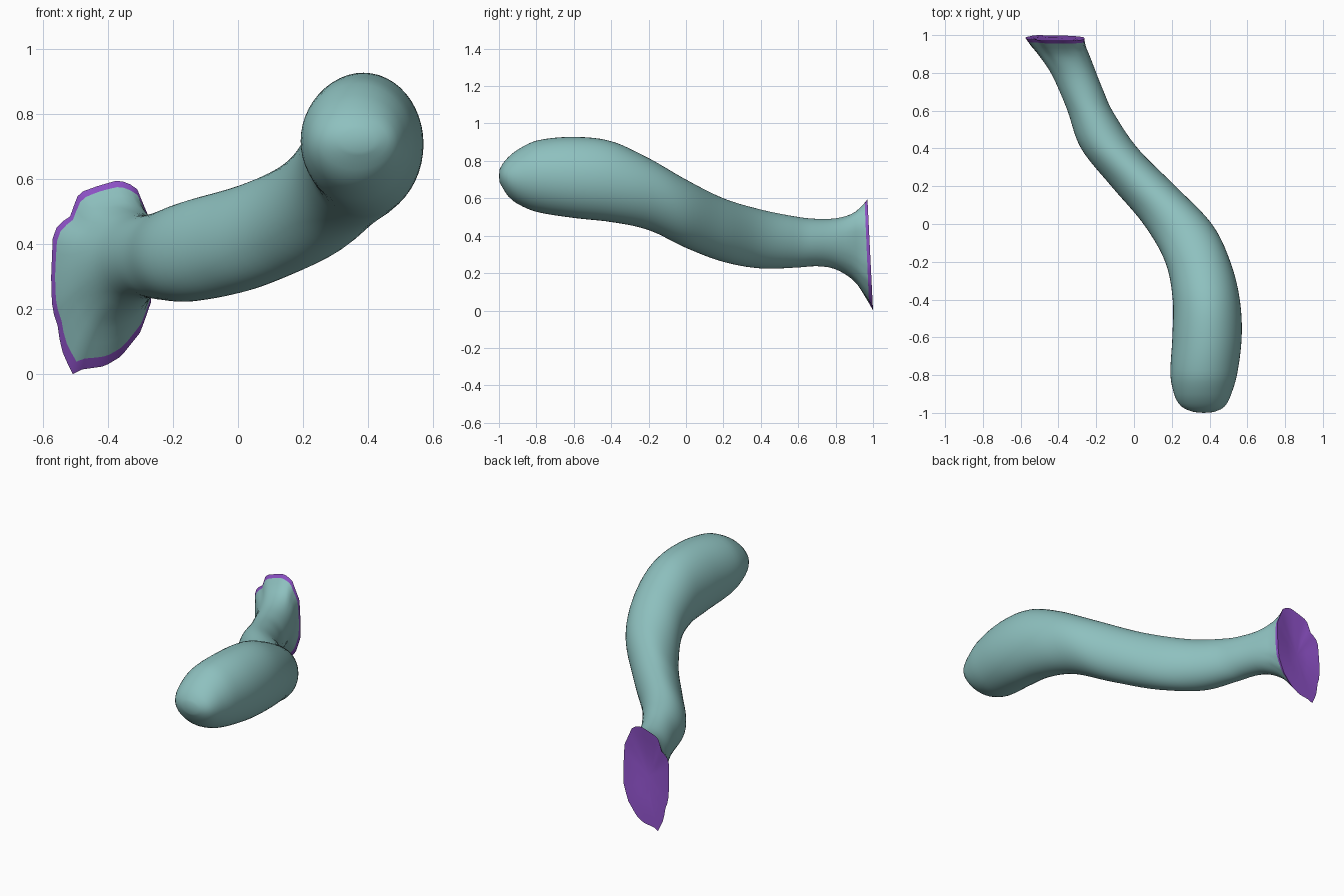
import bpy, bmesh, math

if "Cube" in bpy.data.objects:
    bpy.data.objects.remove(bpy.data.objects["Cube"])

SEG = 48
# cross-sections along y: y, x left, x right, z bottom, z top
ROWS = [
    (-.996, .32, .42, .685, .755), (-.98, .272, .462, .655, .785),
    (-.95, .236, .492, .61, .82), (-.9, .212, .515, .57, .86),
    (-.8, .193, .545, .528, .908), (-.6, .203, .57, .495, .928),
    (-.4, .205, .56, .473, .905), (-.2, .165, .51, .43, .815),
    (0, .05, .412, .335, .70), (.2, -.12, .22, .26, .60),
    (.4, -.28, .02, .225, .54), (.6, -.352, -.115, .23, .50),
    (.7, -.393, -.16, .237, .49), (.8, -.44, -.2, .22, .493),
    (.9, -.505, -.236, .155, .52), (.96, -.55, -.258, .07, .56),
    (1, -.575, -.262, 0, .597)]
# ragged outline of the flared end (x, z)
RIM = [(-.262, .3), (-.264, .46), (-.29, .52), (-.31, .57), (-.34, .59), (-.37, .597),
       (-.43, .58), (-.485, .56), (-.503, .535), (-.51, .49), (-.555, .46), (-.57, .42),
       (-.575, .3), (-.572, .2), (-.555, .15), (-.545, .08), (-.51, 0), (-.48, .015),
       (-.41, .025), (-.36, .055), (-.30, .13), (-.268, .22)]


def slope(i, k):
    a, b = ROWS[max(i - 1, 0)], ROWS[min(i + 1, len(ROWS) - 1)]
    return (b[k] - a[k]) / (b[0] - a[0])


def sample(y):
    i = 0
    while i < len(ROWS) - 2 and y > ROWS[i + 1][0]:
        i += 1
    p, q = ROWS[i], ROWS[i + 1]
    h = q[0] - p[0]
    t = (y - p[0]) / h
    return [(2*t**3 - 3*t*t + 1)*p[k] + (t**3 - 2*t*t + t)*h*slope(i, k)
            + (3*t*t - 2*t**3)*q[k] + (t**3 - t*t)*h*slope(i + 1, k) for k in range(1, 5)]


def rim_unit(ang):
    # ray from the centre to the outline, in normalised space
    cx, cz, a, b = -.4185, .2985, .1565, .2985
    c, s = math.cos(ang), math.sin(ang)
    P = [((x - cx) / a, (z - cz) / b) for x, z in RIM]
    for (x1, z1), (x2, z2) in zip(P, P[1:] + P[:1]):
        dx, dz = x2 - x1, z2 - z1
        den = c * dz - s * dx
        if abs(den) > 1e-9:
            r, u = (x1 * dz - z1 * dx) / den, (x1 * s - z1 * c) / den
            if r > 0 and -1e-6 <= u <= 1 + 1e-6:
                return r * c, r * s
    return c, s


def ring(y):
    xl, xr, zb, zt = sample(y)
    y0, y1 = max(y - .05, -.99), min(y + .05, 1)
    s0, s1 = sample(y0), sample(y1)
    sx = (s1[0] + s1[1] - s0[0] - s0[1]) / 2 / (y1 - y0)
    sz = (s1[2] + s1[3] - s0[2] - s0[3]) / 2 / (y1 - y0)
    phi = math.asin(sx * sz / math.sqrt((1 + sx*sx) * (1 + sz*sz)))
    if y < -.85:
        phi = 0
    w = max(0, (y - .8) / .2) ** 1.5
    pts = []
    for j in range(SEG):
        t = 2 * math.pi * j / SEG
        e, r = (math.cos(t), math.sin(t + phi)), rim_unit(t)
        ux, uz = e[0]*(1 - w) + r[0]*w, e[1]*(1 - w) + r[1]*w
        x, z = (xl + xr)/2 + ux*(xr - xl)/2, (zb + zt)/2 + uz*(zt - zb)/2
        pts.append((x, y - w * .03 * z / .6, z))
    return pts


def loft(name, rings, color, start=None, end=None):
    bm = bmesh.new()
    loops = [[bm.verts.new(p) for p in r] for r in rings]
    for A, B in zip(loops, loops[1:]):
        for j in range(SEG):
            k = (j + 1) % SEG
            bm.faces.new((A[j], A[k], B[k], B[j]))
    for tip, L in ((start, loops[0]), (end, loops[-1])):
        if tip:
            v = bm.verts.new(tip)
            for j in range(SEG):
                bm.faces.new((L[j], L[(j + 1) % SEG], v))
    bmesh.ops.recalc_face_normals(bm, faces=bm.faces)
    me = bpy.data.meshes.new(name)
    bm.to_mesh(me)
    bm.free()
    ob = bpy.data.objects.new(name, me)
    bpy.context.collection.objects.link(ob)
    m = bpy.data.materials.new(name + "_colour")
    m.diffuse_color = color
    m.use_nodes = True
    m.node_tree.nodes["Principled BSDF"].inputs["Base Color"].default_value = m.diffuse_color
    me.materials.append(m)
    bpy.ops.object.select_all(action='DESELECT')
    ob.select_set(True)
    bpy.context.view_layer.objects.active = ob
    bpy.ops.object.shade_smooth_by_angle(angle=math.radians(50))
    return ob


# curved body with a rounded tip
ys = [-.996, -.99, -.98, -.965, -.95, -.925]
ys += [-.9 + 1.88 * i / 60 for i in range(61)]
loft("curved_body", [ring(y) for y in ys], (.27, .53, .52, 1), start=(.37, -1, .72))

# flared end: thin rim band and slightly hollow cap
edge = ring(1)
C = (-.42, .965, .3)


def inset(f, dent):
    return [(C[0] + (x - C[0])*f, y - dent, C[2] + (z - C[2])*f) for x, y, z in edge]


cap = loft("flared_end", [ring(.98), ring(.99), edge, inset(.8, .004), inset(.45, .012)],
           (.26, .08, .55, 1), end=C)
# outward normals on the open cap
if sum(p.normal.y * p.area for p in cap.data.polygons) < 0:
    cap.data.flip_normals()
